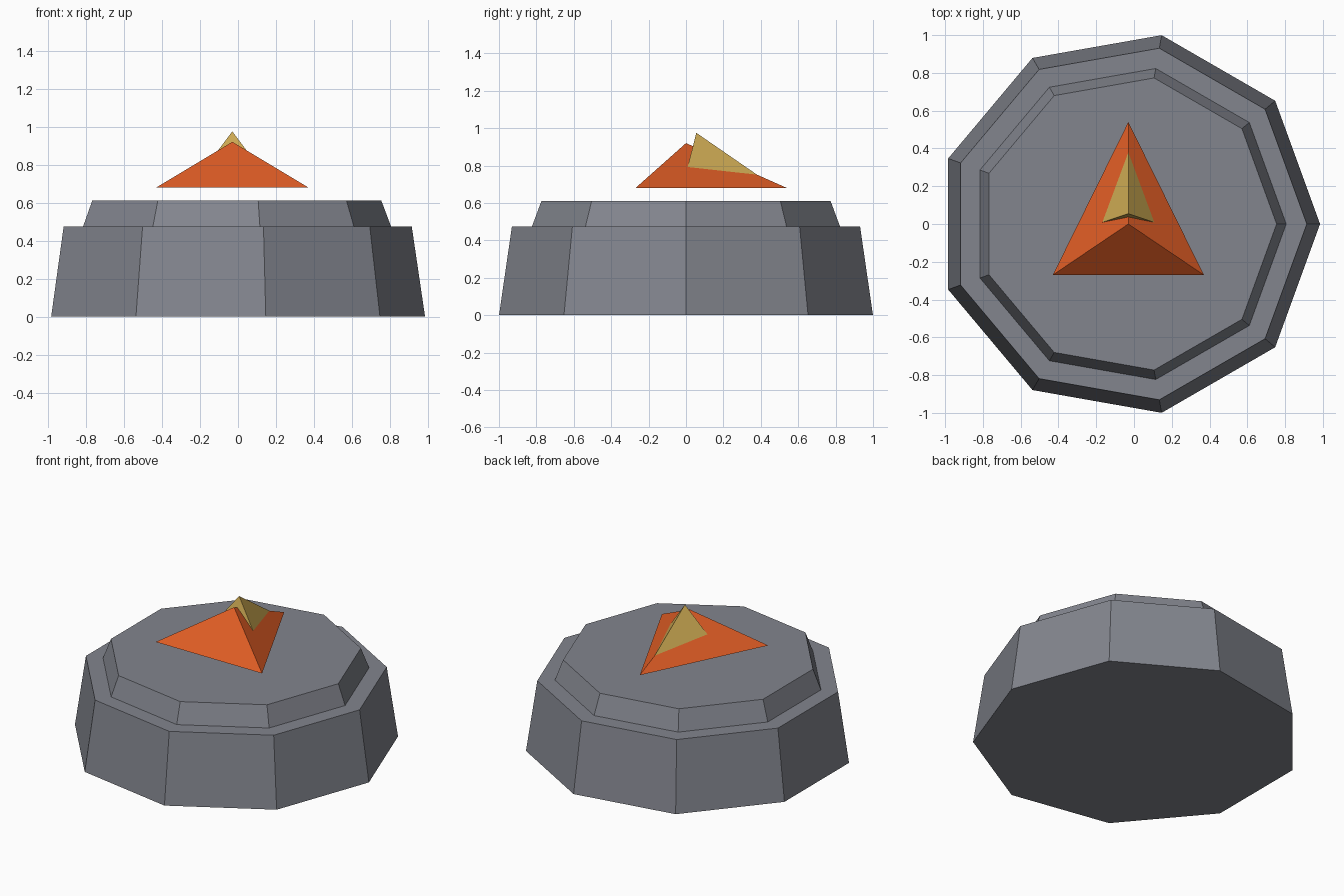
import bpy
import bmesh
from math import cos, sin, tau
from mathutils import Vector

cube = bpy.data.objects.get("Cube")
if cube:
    bpy.data.objects.remove(cube, do_unlink=True)

CENTRE_X = -0.03


def material(name, rgb):
    mat = bpy.data.materials.new(name)
    mat.use_nodes = True
    mat.diffuse_color = (*rgb, 1)
    bsdf = next(n for n in mat.node_tree.nodes if n.type == "BSDF_PRINCIPLED")
    bsdf.inputs["Base Color"].default_value = (*rgb, 1)
    return mat


stone = material("grey stone", (0.225, 0.235, 0.27))
orange = material("flame orange", (0.73, 0.107, 0.018))
gold = material("pale gold", (0.63, 0.413, 0.089))


def finish(name, bm, mat):
    bmesh.ops.recalc_face_normals(bm, faces=bm.faces)
    mesh = bpy.data.meshes.new(name)
    bm.to_mesh(mesh)
    bm.free()
    mesh.materials.append(mat)
    obj = bpy.data.objects.new(name, mesh)
    obj.location.x = CENTRE_X
    bpy.context.collection.objects.link(obj)


def stepped_base(name, profile, sides, mat):
    """Stack polygon rings given as (radius, height) and cap both ends."""
    bm = bmesh.new()
    rings = [[bm.verts.new((r * cos(tau * i / sides), r * sin(tau * i / sides), z))
              for i in range(sides)] for r, z in profile]
    for low, high in zip(rings, rings[1:]):
        for i in range(sides):
            j = (i + 1) % sides
            bm.faces.new((low[i], low[j], high[j], high[i]))
    bm.faces.new(rings[0])
    bm.faces.new(rings[-1])
    finish(name, bm, mat)


def pyramid(name, apex, front, back, mat, overlap=1.0):
    """Three-sided pyramid, symmetric in x, its edges stretched by overlap."""
    tip = Vector(apex)
    left = Vector(front)
    right = Vector((-left.x, left.y, left.z))
    corners = [tip + (p - tip) * overlap for p in (left, right, Vector(back))]
    bm = bmesh.new()
    top = bm.verts.new(tip)
    a, b, c = [bm.verts.new(p) for p in corners]
    for face in ((a, b, c), (a, b, top), (b, c, top), (c, a, top)):
        bm.faces.new(face)
    finish(name, bm, mat)


# Nine-sided plinth with a smaller bevelled step on top
stepped_base("stone_plinth", [(1.015, 0), (0.945, 0.475), (0.836, 0.475), (0.785, 0.61)],
             9, stone)

# Floating pyramid and the tilted tip sunk into its back
pyramid("orange_pyramid", (0, 0, 0.92), (0.4, -0.27, 0.68), (0, 0.54, 0.68), orange)
pyramid("gold_tip", (0, 0.055, 0.975), (0.134, 0.01, 0.797), (0, 0.38, 0.751), gold,
        overlap=1.05)
